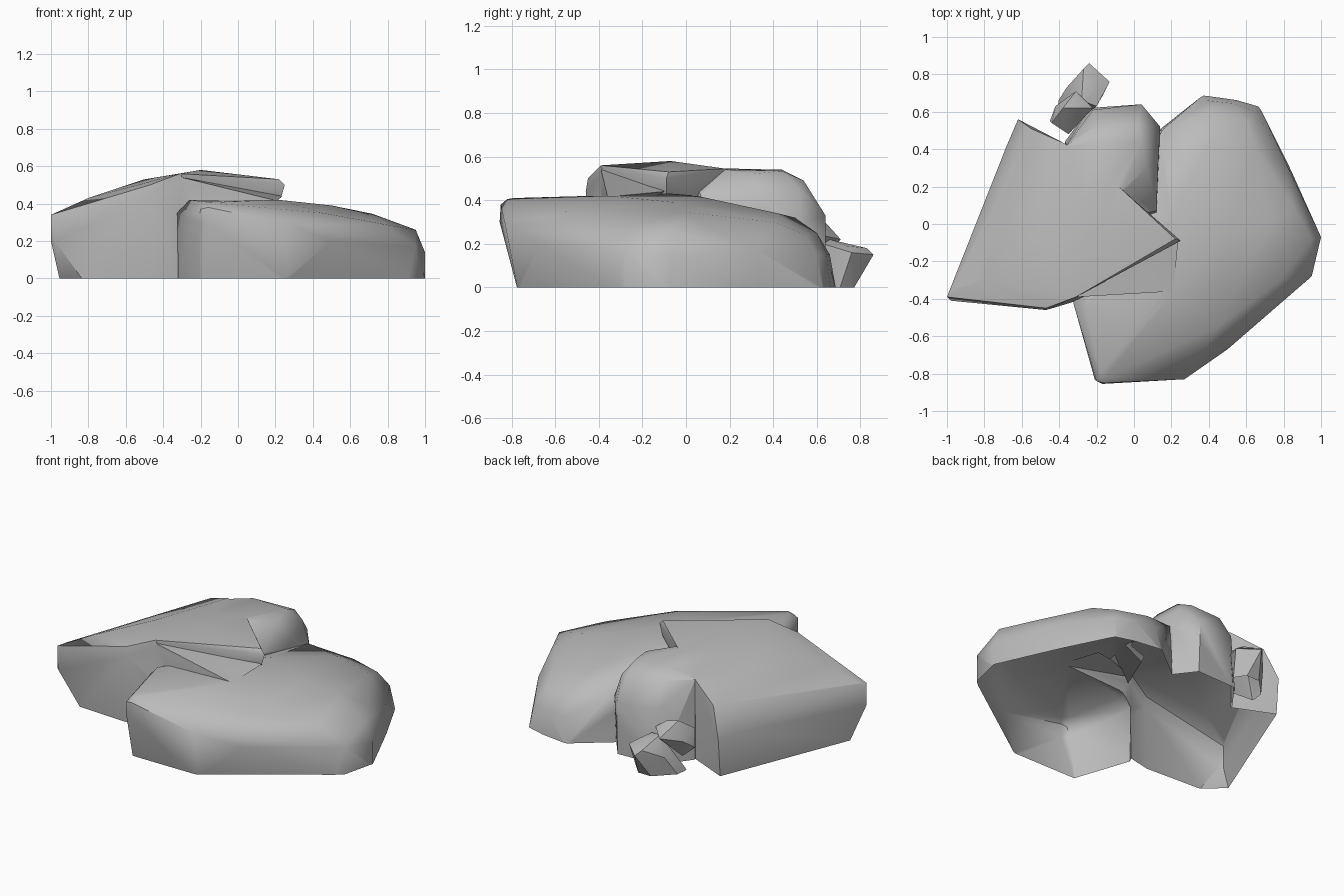
import bpy
import bmesh
from math import radians

if "Cube" in bpy.data.objects:
    bpy.data.objects.remove(bpy.data.objects["Cube"], do_unlink=True)

# One plain stone colour
stone = bpy.data.materials.new("stone_grey")
stone.use_nodes = True
colour = (.5, .5, .5, 1)
stone.diffuse_color = colour
for node in stone.node_tree.nodes:
    if node.type == "BSDF_PRINCIPLED":
        node.inputs["Base Color"].default_value = colour
        node.inputs["Roughness"].default_value = .9


def chiselled_block(name, foot, body):
    """Convex stone block: ground outline plus the corners above it."""
    bm = bmesh.new()
    for x, y in foot:
        bm.verts.new((x, y, -.02))
    for corner in body:
        bm.verts.new(corner)
    bmesh.ops.convex_hull(bm, input=bm.verts[:])
    loose = [v for v in bm.verts if not v.link_faces]
    bmesh.ops.delete(bm, geom=loose, context="VERTS")
    bmesh.ops.recalc_face_normals(bm, faces=bm.faces[:])
    mesh = bpy.data.meshes.new(name)
    bm.to_mesh(mesh)
    bm.free()
    mesh.materials.append(stone)
    block = bpy.data.objects.new(name, mesh)
    bpy.context.collection.objects.link(block)
    return block


def select_only(obj):
    bpy.ops.object.select_all(action="DESELECT")
    obj.select_set(True)
    bpy.context.view_layer.objects.active = obj


def fuse(name, blocks):
    """Merge blocks into one shell, leave it open at the ground, shade it."""
    base = blocks[0]
    select_only(base)
    for other in blocks[1:]:
        union = base.modifiers.new("union", "BOOLEAN")
        union.operation = "UNION"
        union.solver = "EXACT"
        union.object = other
        bpy.ops.object.modifier_apply(modifier=union.name)
        bpy.data.objects.remove(other, do_unlink=True)
    bm = bmesh.new()
    bm.from_mesh(base.data)
    bmesh.ops.bisect_plane(bm, geom=bm.verts[:] + bm.edges[:] + bm.faces[:],
                           plane_co=(0, 0, 0), plane_no=(0, 0, 1),
                           clear_inner=True)
    bmesh.ops.remove_doubles(bm, verts=bm.verts[:], dist=.0005)
    bm.to_mesh(base.data)
    bm.free()
    base.name = name
    select_only(base)
    bpy.ops.object.shade_smooth_by_angle(angle=radians(40))
    return base


# Broad low boulder
low_boulder = chiselled_block(
    "low_boulder",
    foot=[(-.2, -.77), (.25, -.77), (.95, -.28), (1, -.07), (.88, .19),
          (.82, .33), (.67, .63), (.55, .665), (.37, .69), (.13, .5),
          (-.32, -.42)],
    body=[
        # flanks
        (-.21, -.83, .3), (-.17, -.855, .3), (-.2, -.84, .37),
        (-.16, -.85, .38), (.27, -.83, .29), (.5, -.67, .2),
        (.95, -.28, .17), (1, -.07, .14), (.95, -.08, .26),
        (.87, .2, .16), (.81, .33, .17), (.65, .6, .15), (.53, .645, .15),
        (.39, .66, .15), (.14, .5, .2), (-.325, -.42, .35),
        # crown
        (-.26, -.44, .42), (-.18, -.79, .41), (-.15, -.82, .405),
        (.22, -.35, .42), (.2, .05, .42), (.5, -.05, .39), (.72, 0, .345),
        (.45, -.55, .35), (.78, -.3, .29), (.85, .1, .27), (.4, .42, .34),
        (.65, .4, .3), (.6, .55, .24), (.4, .6, .25), (.15, .5, .32),
    ])

# Tall boulder with a flared outer wall
tall_boulder = chiselled_block(
    "tall_boulder",
    foot=[(-.95, -.28), (-.82, -.4), (-.45, -.42), (0, -.32),
          (.05, .2), (-.37, .43), (-.62, .54)],
    body=[
        # flanks
        (-1, -.39, .34), (-1, -.39, .2), (-.98, -.41, .2), (-.47, -.46, .44),
        (-.47, -.45, .5), (-.62, .56, .23), (-.68, .42, .25),
        (-.76, .2, .27),
        # crown
        (-.97, -.34, .35), (-.55, .51, .42),
        (-.37, .43, .5), (-.8, -.3, .43), (-.5, -.1, .53), (-.31, -.39, .56),
        (-.2, -.07, .58), (-.06, .18, .545),
    ])

# Rounded lobe behind the tall boulder
rear_lobe = chiselled_block(
    "rear_lobe",
    foot=[(.14, .5), (.04, .63), (-.24, .62), (-.37, .44), (-.3, 0),
          (.1, -.1)],
    body=[
        (-.3, 0, .55), (-.06, .18, .54), (.12, .07, .42), (.07, .3, .52),
        (.13, .34, .42),
        (.04, .44, .535), (-.2, .44, .54), (-.36, .42, .5), (-.2, .53, .49),
        (.02, .54, .49), (.09, .52, .45), (.14, .52, .3), (.04, .64, .33),
        (-.22, .61, .34), (.04, .64, .2),
    ])

# Pointed slab that hangs over the low boulder
overhang = chiselled_block(
    "overhang",
    foot=[],
    body=[
        (-.31, -.39, .56), (-.2, -.07, .58), (-.06, .18, .545),
        (.22, -.08, .53), (.25, -.09, .5), (.23, -.09, .43),
        (-.31, -.39, .4), (-.06, .16, .41), (-.5, -.2, .48),
    ])

# Low wedge of stone under the slab's front edge
front_wedge = chiselled_block(
    "front_wedge",
    foot=[],
    body=[
        (-.3, -.39, .54), (.21, -.36, .415), (.235, -.1, .44),
        (-.3, -.39, .38), (-.2, -.1, .5), (0, -.2, .38),
    ])

fuse("boulders",
     [low_boulder, tall_boulder, rear_lobe, overhang, front_wedge])

# Small broken stones at the back: one on the ground, one resting on it
ground_chip = chiselled_block(
    "ground_chip",
    foot=[(-.2, .76), (-.16, .7), (-.3, .76), (-.41, .65), (-.42, .57),
          (-.28, .56)],
    body=[
        (-.24, .86, .15), (-.13, .76, .16), (-.27, .83, .18), (-.17, .74, .19),
        (-.2, .63, .2), (-.36, .73, .12), (-.28, .66, .22),
    ])
resting_chip = chiselled_block(
    "resting_chip",
    foot=[],
    body=[
        (-.42, .63, .2), (-.44, .54, .26), (-.45, .55, .14), (-.35, .48, .2),
        (-.22, .62, .24), (-.38, .62, .32), (-.3, .62, .3), (-.31, .71, .22),
        (-.38, .58, .08),
    ])
fuse("small_stones", [ground_chip, resting_chip])
